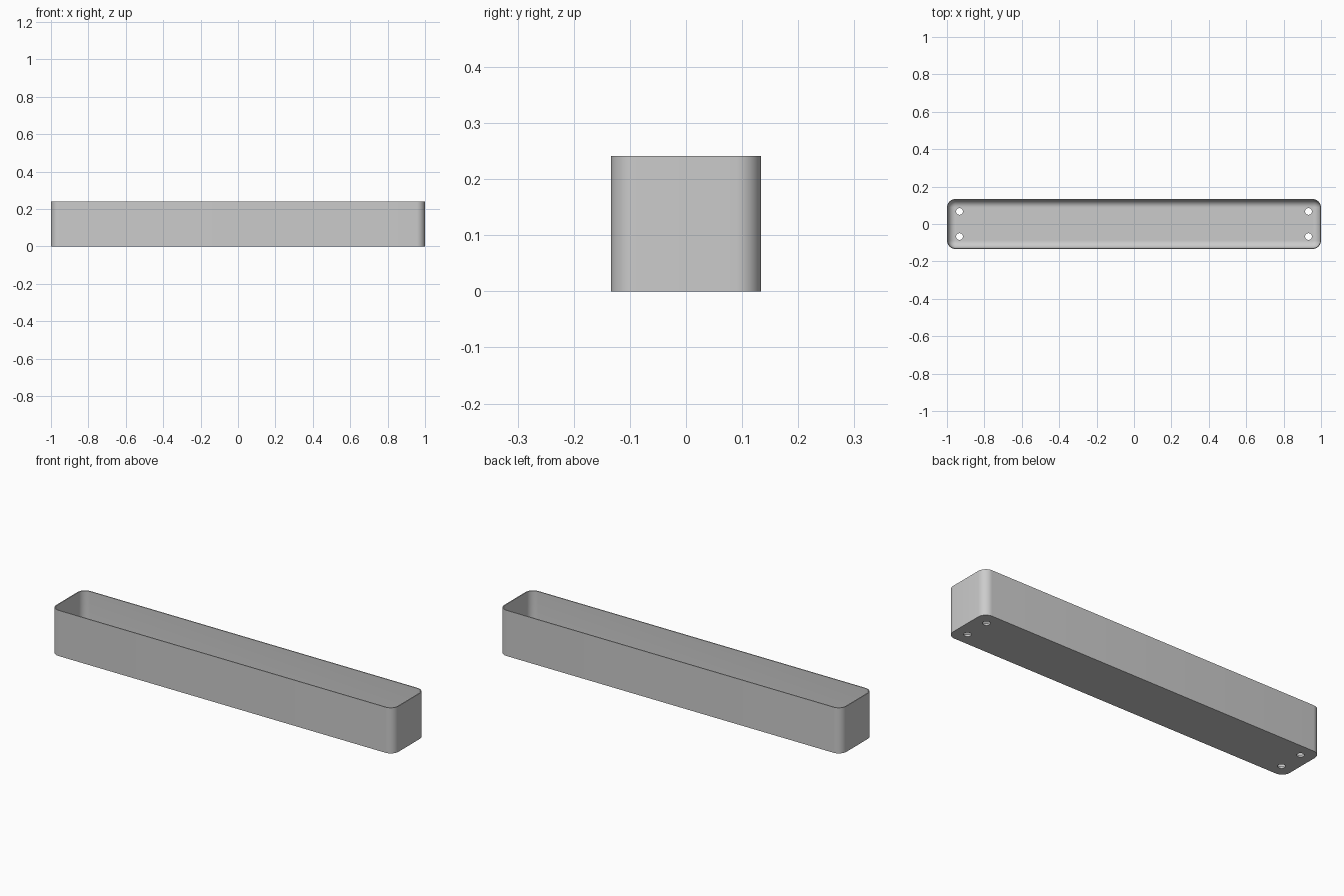
import bpy, bmesh, math

if "Cube" in bpy.data.objects:
    bpy.data.objects.remove(bpy.data.objects["Cube"], do_unlink=True)

LENGTH, WIDTH, HEIGHT = 2.0, 0.267, 0.241
CORNER, WALL, FLOOR = 0.045, 0.005, 0.01
FILLET = CORNER - WALL - 0.001
STEPS = 10

grey = bpy.data.materials.new("plain grey")
grey.use_nodes = True
colour = (0.6, 0.6, 0.6, 1)
grey.diffuse_color = colour
grey.node_tree.nodes["Principled BSDF"].inputs["Base Color"].default_value = colour


def ring(bm, inset, z):
    """Rounded rectangle, inset from the outer outline."""
    r = CORNER - inset
    cx, cy = LENGTH / 2 - CORNER, WIDTH / 2 - CORNER
    verts = []
    for q, (sx, sy) in enumerate([(1, 1), (-1, 1), (-1, -1), (1, -1)]):
        for i in range(STEPS + 1):
            a = (q + i / STEPS) * math.pi / 2
            verts.append(bm.verts.new((sx * cx + r * math.cos(a),
                                       sy * cy + r * math.sin(a), z)))
    return verts


# Tray: outer wall, rim, inner wall and curved join to the floor
bm = bmesh.new()
levels = [(0, 0), (0, HEIGHT), (WALL, HEIGHT)]
for i in range(STEPS + 1):
    a = i / STEPS * math.pi / 2
    levels.append((WALL + FILLET * (1 - math.cos(a)),
                   FLOOR + FILLET * (1 - math.sin(a))))
rings = [ring(bm, *level) for level in levels]
for low, high in zip(rings, rings[1:]):
    for i in range(len(low)):
        j = (i + 1) % len(low)
        bm.faces.new((low[i], low[j], high[j], high[i]))
bm.faces.new(rings[0][::-1])
bm.faces.new(rings[-1])
bmesh.ops.recalc_face_normals(bm, faces=bm.faces)
mesh = bpy.data.meshes.new("tray")
bm.to_mesh(mesh)
bm.free()
tray = bpy.data.objects.new("tray", mesh)
bpy.context.collection.objects.link(tray)
mesh.materials.append(grey)

# Drain holes through the floor near the four corners
bm = bmesh.new()
for x in (-0.933, 0.933):
    for y in (-0.067, 0.067):
        made = bmesh.ops.create_cone(bm, cap_ends=True, segments=32,
                                     radius1=0.018, radius2=0.018, depth=0.06)
        bmesh.ops.translate(bm, verts=made["verts"], vec=(x, y, 0))
cut_mesh = bpy.data.meshes.new("hole_cutter")
bm.to_mesh(cut_mesh)
bm.free()
cutter = bpy.data.objects.new("hole_cutter", cut_mesh)
bpy.context.collection.objects.link(cutter)
cut_mesh.materials.append(grey)

holes = tray.modifiers.new("holes", "BOOLEAN")
holes.operation = "DIFFERENCE"
holes.solver = "EXACT"
holes.object = cutter
bpy.ops.object.select_all(action="DESELECT")
tray.select_set(True)
bpy.context.view_layer.objects.active = tray
bpy.ops.object.modifier_apply(modifier=holes.name)
bpy.data.objects.remove(cutter, do_unlink=True)
bpy.ops.object.shade_smooth_by_angle(angle=math.radians(35))
